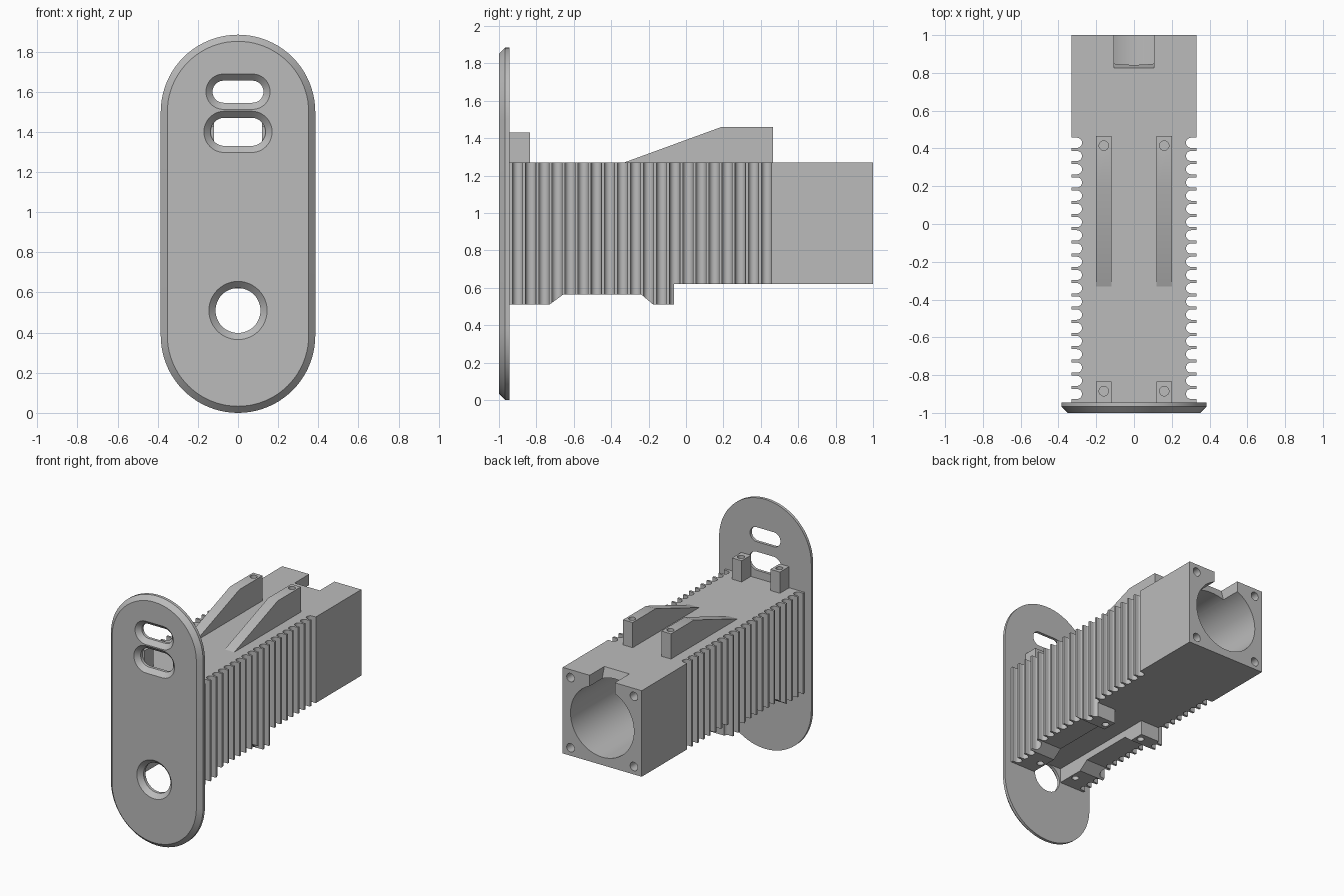
import bpy, bmesh
from math import sin, cos, pi, radians
from mathutils import Vector

old = bpy.data.objects.get("Cube")
if old:
    bpy.data.objects.remove(old, do_unlink=True)

grey = bpy.data.materials.new("plain_grey")
grey.use_nodes = True
grey.diffuse_color = (0.5, 0.5, 0.5, 1)
grey.node_tree.nodes["Principled BSDF"].inputs["Base Color"].default_value = (0.5, 0.5, 0.5, 1)


def at(axis, u, v, w):
    """Place outline point (u, v) at distance w along the axis."""
    return Vector({"x": (w, u, v), "y": (u, w, v), "z": (u, v, w)}[axis])


def loft(bm, axis, rings):
    """Join equal outlines, given as (distance, points), into a closed solid."""
    loops = [[bm.verts.new(at(axis, u, v, w)) for u, v in pts] for w, pts in rings]
    n = len(loops[0])
    for a, b in zip(loops, loops[1:]):
        for i in range(n):
            j = (i + 1) % n
            bm.faces.new((a[i], a[j], b[j], b[i]))
    bm.faces.new(loops[0][::-1])
    bm.faces.new(loops[-1])


def prism(bm, axis, pts, a, b):
    loft(bm, axis, [(a, pts), (b, pts)])


def rect(u0, u1, v0, v1):
    return [(u0, v0), (u1, v0), (u1, v1), (u0, v1)]


def stadium(u, v, r, du=0, dv=0, seg=24):
    """Rounded outline; du or dv is the half distance between end centres."""
    pts = []
    for k, start in ((1, -pi / 2 if du else 0), (-1, pi / 2 if du else pi)):
        for i in range(seg + 1):
            a = start + pi * i / seg
            pts.append((u + k * du + r * cos(a), v + k * dv + r * sin(a)))
    if not (du or dv):
        pts = [p for i, p in enumerate(pts) if i not in (seg, 2 * seg + 1)]
    return pts


def make(name, bm):
    bmesh.ops.recalc_face_normals(bm, faces=bm.faces[:])
    mesh = bpy.data.meshes.new(name)
    bm.to_mesh(mesh)
    bm.free()
    mesh.materials.append(grey)
    ob = bpy.data.objects.new(name, mesh)
    bpy.context.collection.objects.link(ob)
    return ob


def cut(ob, *cutters):
    for c in cutters:
        c.hide_render = True
        mod = ob.modifiers.new("cut", "BOOLEAN")
        mod.operation, mod.solver, mod.object = "DIFFERENCE", "EXACT", c
    dg = bpy.context.evaluated_depsgraph_get()
    mesh = bpy.data.meshes.new_from_object(ob.evaluated_get(dg))
    ob.modifiers.clear()
    ob.data = mesh
    parts.append(ob)


parts = []
CH = 0.033                    # bevel width
FRONT, SEAT = -1.0, -0.945    # plate front and back
BOT, TOP, MID = 0.62, 1.27, 0.945

# Face plate with bevelled rim
bm = bmesh.new()
rim = lambda r: stadium(0, 0.942, r, dv=0.557, seg=40)
loft(bm, "y", [(FRONT, rim(0.385 - CH)), (FRONT + CH, rim(0.385)), (SEAT, rim(0.385))])
plate = make("face_plate", bm)

# Countersunk slots and round hole in the plate
bm = bmesh.new()
for z, r, half in ((1.6, 0.055, 0.072), (1.4, 0.07, 0.067), (0.51, 0.112, 0)):
    hole = lambda grow: stadium(0, z, r + grow, du=half)
    loft(bm, "y", [(FRONT - 0.01, hole(CH + 0.01)), (FRONT + CH, hole(0)), (-0.9, hole(0))])
plate_cutter = make("plate_cutter", bm)
cut(plate, plate_cutter)

# Side grooves, rounded at the inner end
bm = bmesh.new()
for side in (1, -1):
    for i in range(20):
        prism(bm, "z", stadium(side * 0.342, 0.43 - 0.07 * i, 0.027, du=0.04, seg=12), 0.4, 1.4)
groove_cutter = make("groove_cutter", bm)

# Main bore
bm = bmesh.new()
prism(bm, "y", stadium(0, MID, 0.265, seg=40), SEAT + 0.005, 1.05)
bore_cutter = make("bore_cutter", bm)

# Notch with sloping end above the bore mouth
bm = bmesh.new()
prism(bm, "x", [(0.875, 1.1), (1.1, 1.1), (1.1, 1.4), (0.825, 1.4), (0.825, TOP)], -0.105, 0.105)
notch_cutter = make("notch_cutter", bm)

# Corner screw holes at the rear
bm = bmesh.new()
for x in (-0.265, 0.265):
    for dz in (-0.265, 0.265):
        prism(bm, "y", stadium(x, MID + dz, 0.032, seg=12), 0.8, 1.05)
corner_cutter = make("corner_hole_cutter", bm)

# Body block
bm = bmesh.new()
prism(bm, "z", rect(-0.33, 0.33, SEAT, 1.0), BOT, TOP)
body = make("body", bm)
cut(body, groove_cutter, bore_cutter, notch_cutter, corner_cutter)

# Vertical screw holes for posts, wedges and rails
bm = bmesh.new()
for x in (-0.16, 0.16):
    for y, z0, z1 in ((-0.885, 1.3, 1.5), (0.415, 1.33, 1.5),
                      (-0.83, 0.48, 0.6), (-0.12, 0.48, 0.6)):
        prism(bm, "z", stadium(x, y, 0.025, seg=12), z0, z1)
screw_cutter = make("screw_hole_cutter", bm)

for side, label in ((1, "left"), (-1, "right")):
    inner, mid, outer = side * 0.12, side * 0.2, side * 0.33

    # Short post behind the plate
    bm = bmesh.new()
    prism(bm, "x", rect(SEAT, -0.835, TOP, 1.43), inner, mid)
    cut(make(label + "_post", bm), screw_cutter)

    # Ramped wedge
    bm = bmesh.new()
    prism(bm, "x", [(-0.33, TOP), (0.465, TOP), (0.465, 1.46), (0.19, 1.46)], inner, mid)
    cut(make(label + "_wedge", bm), screw_cutter)

    # Bottom rail with a shallow recess between its pads
    bm = bmesh.new()
    prism(bm, "x", [(SEAT, BOT), (SEAT, 0.51), (-0.73, 0.51), (-0.655, 0.565), (-0.24, 0.565),
                    (-0.175, 0.51), (-0.063, 0.51), (-0.063, BOT)], inner, outer)
    cut(make(label + "_rail", bm), groove_cutter, screw_cutter)

# Remove the cutters
for c in (plate_cutter, groove_cutter, bore_cutter, notch_cutter, corner_cutter, screw_cutter):
    bpy.data.objects.remove(c, do_unlink=True)

# Smooth the round surfaces, keep edges sharp
bpy.ops.object.select_all(action="DESELECT")
for ob in parts:
    ob.select_set(True)
bpy.context.view_layer.objects.active = plate
bpy.ops.object.shade_smooth_by_angle(angle=radians(30))
